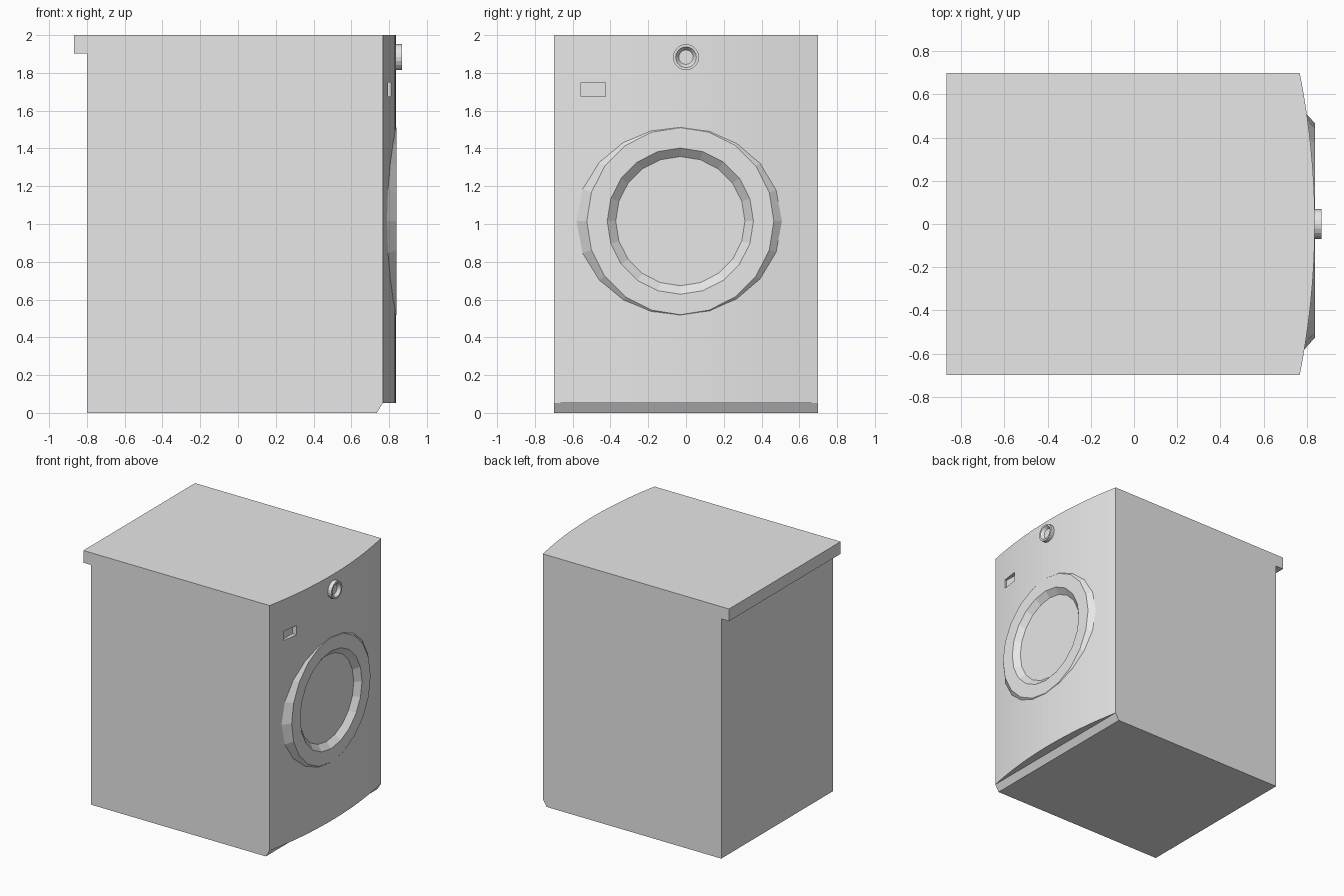
import bpy
import bmesh
from math import sin, cos, pi
from mathutils import Vector

if "Cube" in bpy.data.objects:
    bpy.data.objects.remove(bpy.data.objects["Cube"], do_unlink=True)

# One enamel colour for the whole machine
GREY = (0.8, 0.8, 0.8, 1.0)
enamel = bpy.data.materials.new("light_grey_enamel")
enamel.use_nodes = True
enamel.diffuse_color = GREY
enamel.node_tree.nodes["Principled BSDF"].inputs["Base Color"].default_value = GREY


def finish(bm, name):
    """Turn a bmesh into a flat-shaded object with the enamel material."""
    bmesh.ops.recalc_face_normals(bm, faces=bm.faces)
    mesh = bpy.data.meshes.new(name)
    bm.to_mesh(mesh)
    bm.free()
    mesh.materials.append(enamel)
    obj = bpy.data.objects.new(name, mesh)
    bpy.context.collection.objects.link(obj)
    return obj


def prism(name, outline, direction):
    """Extrude a closed outline along a direction."""
    bm = bmesh.new()
    face = bm.faces.new([bm.verts.new(p) for p in outline])
    extruded = bmesh.ops.extrude_face_region(bm, geom=[face])["geom"]
    verts = [v for v in extruded if isinstance(v, bmesh.types.BMVert)]
    bmesh.ops.translate(bm, verts=verts, vec=Vector(direction))
    return finish(bm, name)


def turned(name, profile, y, z, sides=20):
    """Revolve (x, radius) points around the x direction; cap both ends."""
    bm = bmesh.new()
    rings = [[bm.verts.new((x, y + r * sin(2 * pi * i / sides),
                            z + r * cos(2 * pi * i / sides)))
              for i in range(sides)] for x, r in profile]
    for a, b in zip(rings, rings[1:]):
        for i in range(sides):
            j = (i + 1) % sides
            bm.faces.new((a[i], a[j], b[j], b[i]))
    bm.faces.new(rings[0])
    bm.faces.new(rings[-1])
    return finish(bm, name)


def combine(target, tool, operation):
    """Apply a boolean and remove the tool object."""
    tool.hide_render = True
    mod = target.modifiers.new(operation.lower(), "BOOLEAN")
    mod.operation = operation
    mod.solver = "EXACT"
    mod.object = tool
    bpy.context.view_layer.objects.active = target
    bpy.ops.object.modifier_apply(modifier=mod.name)
    bpy.data.objects.remove(tool, do_unlink=True)


HALF = 0.7        # half the cabinet width
EDGE = 0.767      # front panel at its sides
BOW = 0.07        # how far the panel bulges at the middle
KICK = 0.053      # bottom of the front panel

# Cabinet: side profile with rear worktop lip and bevelled kick edge
side = [(-0.8, 0), (0.735, 0), (EDGE, KICK), (EDGE, 2),
        (-0.868, 2), (-0.868, 1.903), (-0.8, 1.903)]
cabinet = prism("cabinet", [(x, -HALF, z) for x, z in side], (0, 2 * HALF, 0))

# Bowed front panel, merged into the cabinet
STEPS = 20
arc = []
for i in range(STEPS + 1):
    t = 2 * i / STEPS - 1
    arc.append((EDGE + BOW * (1 - t * t), HALF * t, KICK))
panel = prism("front_panel", arc, (0, 0, 2 - KICK))
combine(cabinet, panel, "UNION")

# Opening behind the door and the small recessed slot
DOOR_Y, DOOR_Z = -0.03, 1.015
combine(cabinet, turned("door_cutter", [(0.785, 0.44), (1, 0.44)], DOOR_Y, DOOR_Z),
        "DIFFERENCE")
slot = [(0.777, y, z) for y, z in
        ((-0.555, 1.675), (-0.425, 1.675), (-0.425, 1.748), (-0.555, 1.748))]
combine(cabinet, prism("slot_cutter", slot, (0.2, 0, 0)), "DIFFERENCE")

# Door: flared outer rim, flat ring, sloping inner wall and flat window
turned("door", [(0.78, 0.56), (0.839, 0.495), (0.839, 0.387), (0.798, 0.342)],
       DOOR_Y, DOOR_Z)

# Control knob with a dished centre
turned("control_knob", [(0.82, 0.069), (0.868, 0.069), (0.868, 0.055), (0.845, 0.038)],
       0, 1.883)
